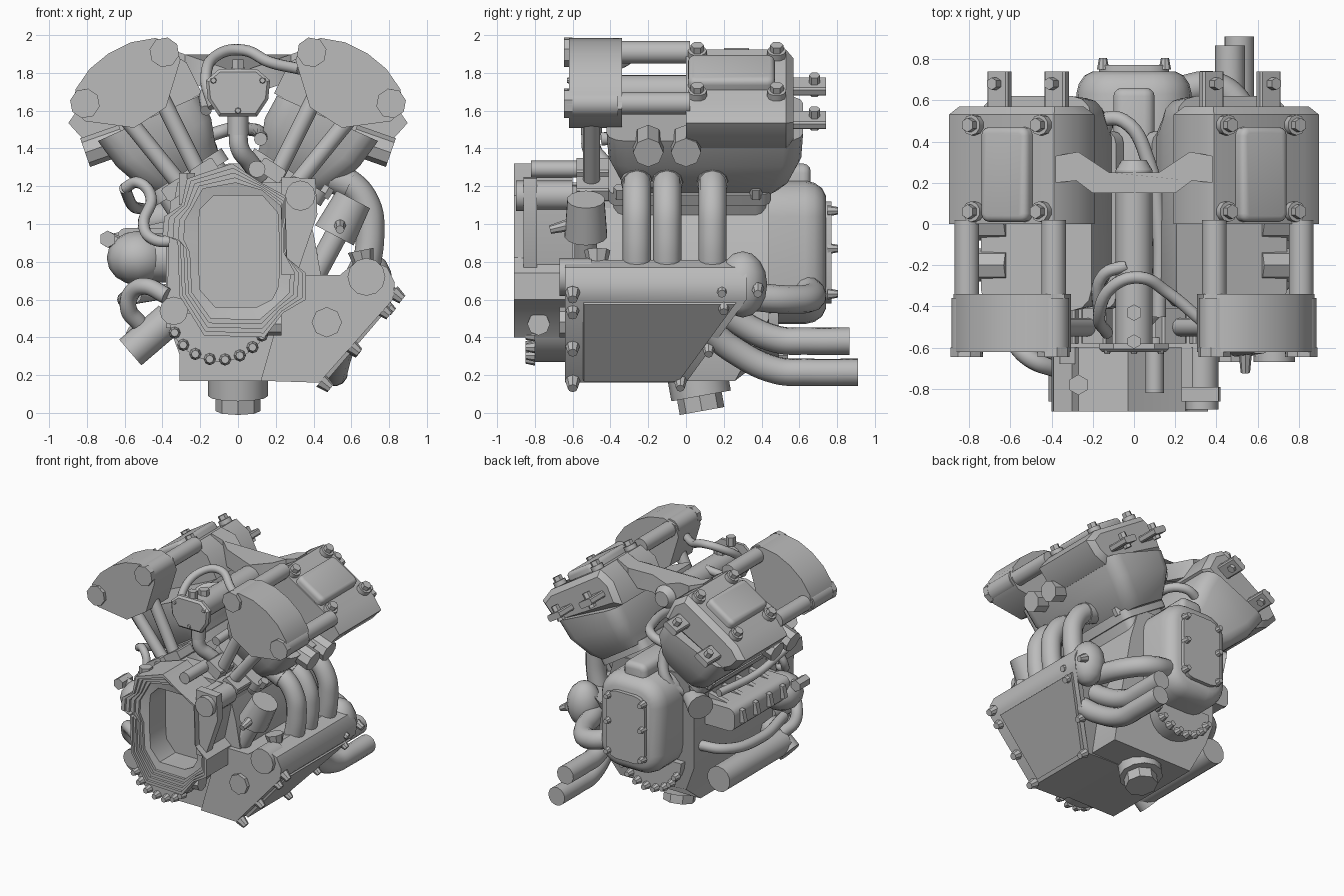
import bpy, bmesh, math
from mathutils import Vector, Matrix

cube = bpy.data.objects.get("Cube")
if cube:
    bpy.data.objects.remove(cube)

metal = bpy.data.materials.new("cast_metal_grey")
metal.use_nodes = True
GREY = (0.5, 0.5, 0.5, 1)
metal.diffuse_color = GREY
metal.node_tree.nodes["Principled BSDF"].inputs["Base Color"].default_value = GREY
I = Matrix.Identity(4)


def link(name, me):
    ob = bpy.data.objects.new(name, me)
    bpy.context.collection.objects.link(ob)
    me.materials.clear()
    me.materials.append(metal)
    me.shade_smooth()
    me.set_sharp_from_angle(angle=math.radians(38))
    return ob


def finish(name, bm, M=I):
    bm.transform(M)
    bmesh.ops.recalc_face_normals(bm, faces=bm.faces)
    me = bpy.data.meshes.new(name)
    bm.to_mesh(me)
    bm.free()
    return link(name, me)


def loft(name, rings, M=I, bevel=0, seg=3):
    """Skin equal-length rings, cap both ends, round the last rim."""
    bm = bmesh.new()
    vs = [[bm.verts.new(p) for p in r] for r in rings]
    n = len(rings[0])
    for a, b in zip(vs, vs[1:]):
        for i in range(n):
            bm.faces.new((a[i], a[(i + 1) % n], b[(i + 1) % n], b[i]))
    bm.faces.new(vs[0])
    cap = bm.faces.new(vs[-1])
    if bevel:
        bmesh.ops.bevel(bm, geom=list(cap.edges), offset=bevel, segments=seg,
                        affect='EDGES', profile=0.5)
    return finish(name, bm, M)


def prism(name, pts, y0, y1, M=I, bevel=0, seg=3):
    return loft(name, [[(x, y, z) for x, z in pts] for y in (y0, y1)], M, bevel, seg)


def rrect(cx, cy, w, h, r, n=3):
    """Rounded rectangle from half sizes w, h."""
    out = []
    for k, (sx, sy) in enumerate(((1, 1), (-1, 1), (-1, -1), (1, -1))):
        for i in range(n + 1):
            a = math.pi / 2 * (k + i / n)
            out.append((cx + sx * (w - r) + r * math.cos(a),
                        cy + sy * (h - r) + r * math.sin(a)))
    return out


def slab(name, v0, v1, cx, cy, w, h, M=I, r=0.06, bevel=0):
    """Rounded block standing between two heights."""
    loft(name, [[(x, y, v) for x, y in rrect(cx, cy, w, h, r)] for v in (v0, v1)], M, bevel)


def rod(name, p, q, r, n=12, r2=None, M=I):
    p, q = Vector(p), Vector(q)
    bm = bmesh.new()
    bmesh.ops.create_cone(bm, cap_ends=True, segments=n, radius1=r,
                          radius2=r if r2 is None else r2, depth=(q - p).length)
    turn = (q - p).to_track_quat('Z', 'Y').to_matrix().to_4x4()
    return finish(name, bm, M @ Matrix.Translation((p + q) / 2) @ turn)


def pipe(name, pts, r):
    cu = bpy.data.curves.new(name, 'CURVE')
    cu.dimensions, cu.bevel_depth = '3D', r
    cu.bevel_resolution, cu.resolution_u, cu.use_fill_caps = 4, 7, True
    sp = cu.splines.new('BEZIER')
    sp.bezier_points.add(len(pts) - 1)
    for b, p in zip(sp.bezier_points, pts):
        b.co = p
        b.handle_left_type = b.handle_right_type = 'AUTO'
    tmp = bpy.data.objects.new(name + "_path", cu)
    bpy.context.collection.objects.link(tmp)
    dg = bpy.context.evaluated_depsgraph_get()
    me = bpy.data.meshes.new_from_object(tmp.evaluated_get(dg))
    bpy.data.objects.remove(tmp)
    return link(name, me)


def stud(name, p, d, r=0.03):
    rod(name, p, Vector(p) + Vector(d), r, 8, r * 0.65)


def ball(name, c, r, scale=(1, 1, 1)):
    bm = bmesh.new()
    bmesh.ops.create_uvsphere(bm, u_segments=12, v_segments=8, radius=r)
    finish(name, bm, Matrix.Translation(c) @ Matrix.Diagonal((*scale, 1)))


# Crankcase, with its lower rear edge cut back
def cut_back(name, pts, y0, y_low, y_high):
    loft(name, [[(x, y0, z) for x, z in pts],
                [(x, y_low if z < 0.3 else y_high, z) for x, z in pts]])


cut_back("crankcase", [(-.31, .17), (.4, .17), (.48, .5), (.4, .95), (.32, 1.22),
                       (-.32, 1.22), (-.38, .9), (-.38, .5), (-.31, .31)], -.6, .26, .44)
cut_back("side_sump", [(.12, .17), (.43, .16), (.82, .6), (.83, .69), (.79, .77), (.7, .81), (.6, .78), (.54, .73), (.28, .73)],
         -.64, .0, .32)
loft("sump_side_panel", [[(.45 + d, y0, .18 - d), (.8 + d, y0, .59 - d),
                          (.8 + d, y1, .59 - d), (.45 + d, y2, .18 - d)]
                         for d, y0, y1, y2 in ((-.04, -.56, .3, .0), (.015, -.54, .26, -.04))])
rod("sump_front_plug", (.47, -.67, .48), (.47, -.6, .48), .08, 8)
for t in (0, .4, .82, 1):
    stud("sump_front_stud", (.44 + .38 * t, -.6, .17 + .47 * t), (.05, 0, -.04), .04)
for y, t in ((-.03, 0), (.12, .4), (.2, .9)):
    stud("sump_rear_stud", (.44 + .37 * t, y, .17 + .45 * t), (.05, 0, -.04), .035)

# Drain plug, slightly tilted
rod("drain_collar", (0, .06, .2), (0, .08, .09), .16, 12)
rod("drain_plug", (0, .06, .15), (0, .085, .01), .12, 8)

# Front cover: stepped rim falling into a deep recess
outer = [(-.03, 1.32), (-.27, 1.24), (-.3, 1.1), (-.39, 1.04), (-.4, .94), (-.32, .92), (-.31, .62),
         (-.18, .41), (.14, .4), (.24, .53), (.36, .6), (.36, .74), (.26, .82), (.25, 1.15), (.12, 1.22)]
inner = [(0, 1.15), (-.13, 1.15), (-.2, 1.08), (-.21, 1.0), (-.21, .9), (-.21, .8), (-.2, .65),
         (-.12, .56), (.1, .56), (.18, .6), (.21, .66), (.22, .75), (.22, .88), (.21, 1.06), (.13, 1.15)]


def rim(t, y):
    return [(a + (c - a) * t, y, b + (d - b) * t) for (a, b), (c, d) in zip(outer, inner)]


steps = [rim(0, -.6), rim(0, -.91)]
for k in range(1, 5):
    steps += [rim(k * .15, -.93 + k * .02), rim(k * .15, -.91 + k * .02)]
loft("front_cover", steps + [rim(1, -.82), rim(1, -.62)])
prism("front_plate", [(.23, 1.25), (.41, 1.24), (.42, 1.05), (.31, .73), (.23, .73)], -.86, -.79)
prism("front_plate_body", [(.23, 1.22), (.36, 1.2), (.36, 1.05), (.29, .73), (.23, .73)], -.8, -.4)
prism("front_left_plate", [(-.24, 1.2), (-.36, 1.12), (-.38, .45), (-.24, .45)], -.68, -.5)
rod("upper_boss", (.33, -.9, 1.15), (.33, -.6, 1.15), .08)
rod("lower_boss", (-.34, -.86, .54), (-.34, -.55, .54), .075)
rod("cover_side_bolt", (.14, -.78, .47), (.23, -.78, .47), .06, 8)
rod("cover_top_bolt", (-.27, -.78, 1.1), (-.27, -.78, 1.27), .05, 6)
rod("front_nozzle", (.1, -.82, 1.29), (.1, -.55, 1.29), .045)

# Bell housings front and rear, studded along their lower rims
for label, y0, y1, cx, d in (("front", -.8, -.4, -.1, -.05), ("rear", .49, .2, -.03, .05)):
    arc = [math.pi * (1 + k / 14) for k in range(15)]
    prism(label + "_bell_housing", [(cx + .27 * math.cos(a), .53 + .26 * math.sin(a)) for a in arc], y0, y1)
    for k in range(8):
        a = math.radians(205 + k * 18)
        stud(label + "_bell_stud", (cx + .26 * math.cos(a), y0, .53 + .25 * math.sin(a)),
             (0, d, 0), .032)

# Rear gear cover
loft("rear_cover", [[(x, y, z) for x, z in rrect(0, .85, .28 - d, .38 - d, .19 - d, 5)]
                    for y, d in ((.2, 0), (.63, 0), (.68, .012), (.72, .04), (.74, .08))])
prism("rear_plate", rrect(0, .85, .17, .27, .09, 3), .7, .77)
prism("rear_hump", rrect(0, 1.2, .1, .12, .05), .28, .66, bevel=.04)
for s in (-1, 1):
    for z in (.63, .87, 1.07):
        stud("rear_plate_stud", (s * .15, .75, z), (0, .055, 0), .03)

# One cylinder bank in its own tilted frame, then mirrored
tilt = Matrix.Translation((0, 0, .84)) @ Matrix.Rotation(math.atan2(.54, .84), 4, 'Y')
drum = [(.32, 1.12), (.25, 1.2), (.13, 1.25), (0, 1.265)]
drum = drum + [(-u, v) for u, v in drum[-2::-1]] + [(-.3, 1.03), (-.1, .86), (.1, .86), (.3, 1.03)]
for side, M in (("left", tilt), ("right", Matrix.Diagonal((-1, 1, 1, 1)) @ tilt)):
    slab(side + "_cylinder_block", .2, .5, 0, .02, .2, .41, M)
    slab(side + "_deck_flange", .45, .52, 0, .02, .23, .43, M)
    loft(side + "_cylinder_head", [[(x, y, v + lean * x) for x, y in rrect(c, .1, w, h, .1)]
                                   for v, c, w, h, lean in ((.5, 0, .2, .4, 0), (.57, .01, .23, .45, 0),
                                                            (.71, .01, .28, .51, .1), (.86, .01, .29, .52, .15))], M)
    prism(side + "_valve_cover", [(-.3, .82), (.3, .86), (.36, .95), (.38, 1.07), (.26, 1.12),
                                  (-.26, 1.12), (-.32, 1.0)], 0, .57, M, .04, 1)
    slab(side + "_cover_lid", 1.08, 1.18, 0, .24, .135, .23, M, .04, .03)
    prism(side + "_drive_cover", drum, -.62, -.34, M)
    for u in (-1, 1):
        c = u * .25
        rod(side + "_cam_tube", (c, -.6, 1.11), (c, .02, 1.11), .06, 16, M=M)
        rod(side + "_cam_cap", (c, -.645, 1.11), (c, -.6, 1.11), .08, 8, M=M)
        rod(side + "_cam_cap_flange", (c, -.63, 1.11), (c, -.36, 1.11), .075, 12, M=M)
        rod(side + "_drive_tube", (u * .055, -.5, .45), (u * .11, -.5, .95), .045, M=M)
        prism(side + "_tube_foot", rrect(u * .09, .47, .07, .04, .01, 1), -.58, -.4, M)
        prism(side + "_rear_tab", rrect(u * .165, .95, .06, .025, .01, 1), .5, .74, M)
        rod(side + "_tab_bolt", (u * .165, .68, .9), (u * .165, .68, 1.02), .03, 6, M=M)
        for y in (.06, .48):
            rod(side + "_cover_boss", (u * .196, y, 1.05), (u * .196, y, 1.155), .05, 10, M=M)
            rod(side + "_cover_bolt", (u * .196, y, 1.1), (u * .196, y, 1.19), .035, 6, M=M)
    for y in (-.2, 0):
        rod(side + "_head_port", (.18, y, .84), (.39, y, .89), .08, 8, M=M)
    for y in (-.35, .37):
        rod(side + "_deck_bolt", (.215, y, .5), (.215, y, .56), .035, 6, M=M)

# Central intake between the banks
rod("intake_barrel", (0, -.58, 1.7), (0, .26, 1.7), .09, 20)
rod("intake_barrel_cap", (0, .26, 1.7), (0, .31, 1.7), .09, 20, .06)
bridge = [(0, .15), (.2, .15), (.28, .21), (.38, .2), (.38, .33), (.27, .35), (.12, .25), (0, .25)]
bridge += [(-x, y) for x, y in bridge[-2:0:-1]]
loft("intake_bridge", [[(x, y, z + abs(x) * .35) for x, y in bridge] for z in (1.66, 1.8)])
pear = [(-.1, 1.57), (.1, 1.57), (.16, 1.66), (.17, 1.76), (.1, 1.82), (-.1, 1.82), (-.17, 1.76), (-.16, 1.66)]
prism("intake_face_plate", pear, -.58, -.62, bevel=.015, seg=1)
for p in ((-.13, 1.76), (.13, 1.76), (0, 1.6)):
    stud("face_plate_screw", (p[0], -.61, p[1]), (0, -.02, 0), .02)
rod("intake_top_nut", (0, -.43, 1.76), (0, -.43, 1.83), .04, 6)
rod("face_top_nut", (0, -.57, 1.8), (0, -.57, 1.87), .035, 6)
rod("intake_neck", (0, -.5, 1.47), (0, -.5, 1.64), .055, 12)
pipe("intake_elbow", [(0, -.5, 1.5), (.01, -.5, 1.4), (.06, -.45, 1.33), (.12, -.38, 1.25)], .05)
pipe("breather_hose", [(-.13, -.53, 1.62), (-.17, -.45, 1.78), (-.1, -.3, 1.9), (.03, -.26, 1.92),
                       (.16, -.33, 1.86), (.33, -.47, 1.82)], .03)
pipe("valley_pipe", [(-.2, .5, 1.45), (-.05, .5, 1.5), (.07, .3, 1.5), (.12, 0, 1.48), (.12, -.45, 1.45)], .035)
pipe("barrel_vent", [(-.17, -.45, 1.6), (-.15, -.25, 1.72), (-.03, -.2, 1.76)], .03)

# Exhaust headers, collector and tail pipes
for y in (-.26, -.1, .14):
    pipe("header_pipe", [(.46, y, 1.26), (.58, y, 1.22), (.68, y, 1.1), (.7, y, .95), (.67, y, .72)], .075)
    rod("header_collar", (.5, y, 1.25), (.59, y, 1.21), .083, 12)
rod("collector_end", (.68, -.67, .72), (.68, -.5, .72), .1, 12)
ball("collector_bulb", (.69, .3, .68), .13, (1, 1, 1.35))
for y in (.19, .38):
    stud("bulb_knob", (.78, y, .66), (.06, 0, -.03), .035)
stud("collector_spout", (.65, -.47, .86), (.02, 0, -.1), .07)
for x, z, end in ((.465, .38, .865), (.51, .215, .91)):
    pipe("tail_pipe", [(x + .08, .1, z + .24), (x + .03, .25, z + .12), (x, .48, z + .01), (x, .65, z), (x, end, z)], .073)
pipe("rear_elbow", [(.6, .3, .62), (.52, .55, .6), (.4, .66, .61), (.2, .64, .66)], .075)

# Canister on the front left
rod("canister_arm", (.4, -.53, .72), (.54, -.53, .98), .06)
rod("canister", (.51, -.53, .94), (.61, -.53, 1.13), .115, 14, .1)
stud("canister_nub", (.54, -.6, 1.0), (0, -.12, -.03), .035)

# Right side: ribbed manifold, pump, hoses and oil cylinder
prism("side_manifold", rrect(-.49, .89, .15, .09, .05), -.4, .3)
for k in range(4):
    prism("manifold_rib", [(-.36, .78), (-.68, .86), (-.66, .95), (-.36, 1.02)], -.32 + k * .17, -.28 + k * .17)
ball("pump_body", (-.53, -.45, .82), .165, (1, 1, .87))
rod("pump_arm", (-.54, -.45, .82), (-.3, -.45, .82), .13)
rod("pump_nut", (-.69, -.53, .92), (-.69, -.4, .92), .045, 6)
rod("pump_nut_stem", (-.69, -.45, .92), (-.55, -.45, .86), .04, 8)
pipe("upper_hose", [(-.6, -.4, 1.19), (-.53, -.45, 1.22), (-.46, -.5, 1.14), (-.5, -.53, 1.0), (-.45, -.6, .92), (-.3, -.66, .91)], .03)
pipe("upper_side_hose", [(-.6, -.4, 1.19), (-.56, -.1, 1.1), (-.5, .3, 1.08)], .03)
pipe("lower_hose", [(-.52, -.5, .47), (-.58, -.55, .55), (-.56, -.6, .64), (-.49, -.66, .67), (-.38, -.7, .62)], .045)
pipe("lower_side_hose", [(-.55, -.45, .62), (-.6, -.1, .6), (-.52, .25, .62), (-.34, .36, .65)], .04)
rod("oil_cylinder", (-.5, -.48, .39), (-.5, .3, .39), .1, 14)
rod("oil_filter", (-.57, -.5, .32), (-.36, -.5, .5), .09, 12)
rod("rear_funnel", (-.28, .36, 1.05), (-.46, .47, 1.02), .06, 14, .1)
pipe("funnel_pipe", [(-.28, .38, 1.05), (-.2, .5, 1.15), (-.14, .48, 1.35), (-.2, .42, 1.5)], .04)
